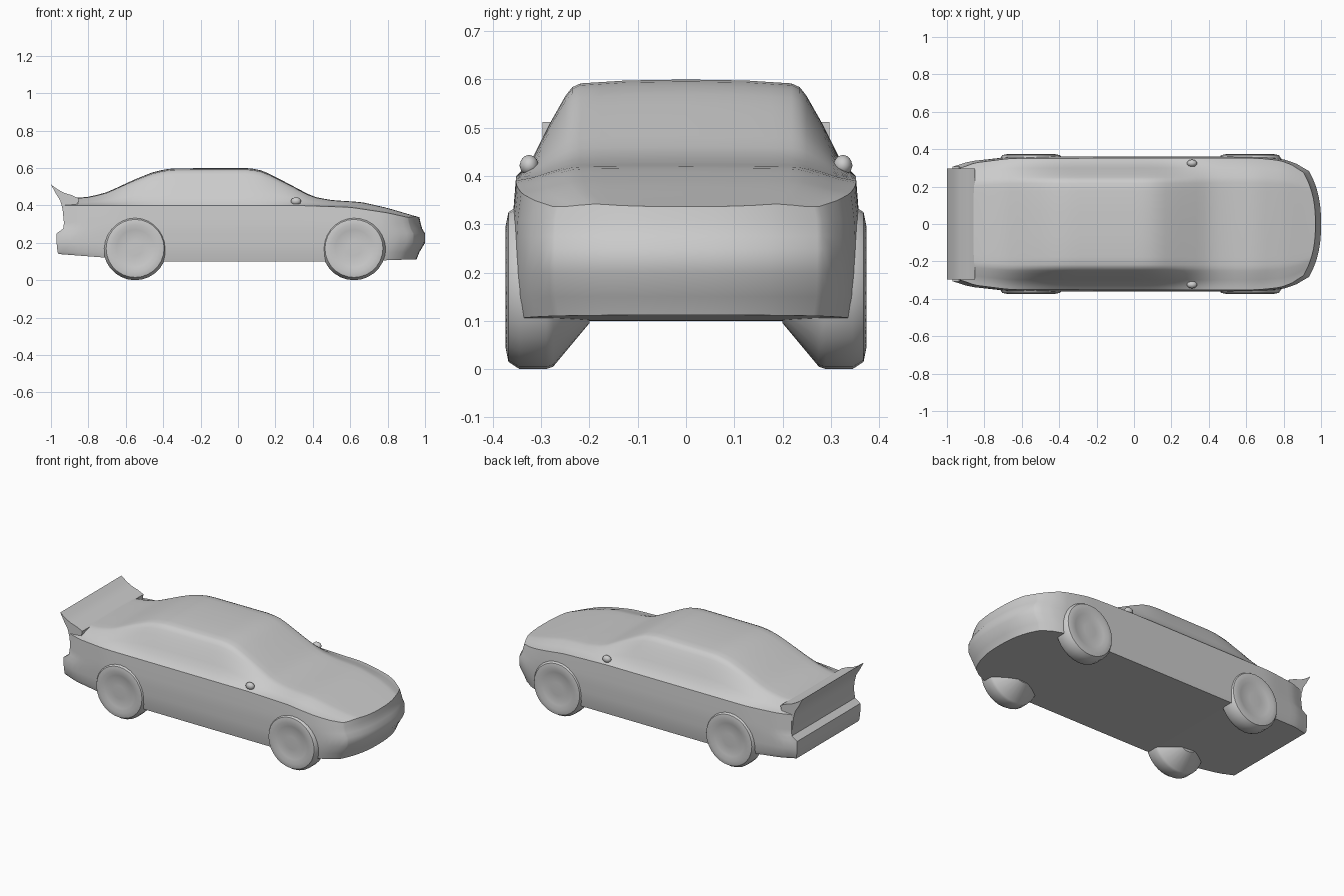
import bpy, bmesh, math

cube = bpy.data.objects.get("Cube")
if cube:
    bpy.data.objects.remove(cube, do_unlink=True)

paint = bpy.data.materials.new("plain grey")
paint.use_nodes = True
paint.diffuse_color = (0.6, 0.6, 0.6, 1)
paint.node_tree.nodes["Principled BSDF"].inputs["Base Color"].default_value = (0.6, 0.6, 0.6, 1)


def finish(name, bm, angle=35):
    bmesh.ops.remove_doubles(bm, verts=bm.verts, dist=0.0005)
    bmesh.ops.recalc_face_normals(bm, faces=bm.faces)
    mesh = bpy.data.meshes.new(name)
    bm.to_mesh(mesh)
    bm.free()
    mesh.materials.append(paint)
    obj = bpy.data.objects.new(name, mesh)
    bpy.context.collection.objects.link(obj)
    bpy.ops.object.select_all(action='DESELECT')
    obj.select_set(True)
    bpy.context.view_layer.objects.active = obj
    bpy.ops.object.shade_smooth_by_angle(angle=math.radians(angle))
    return obj


def curve(points):
    """Piecewise linear function through the given points."""
    def value(x):
        if x <= points[0][0]:
            return points[0][1]
        for (a, p), (b, q) in zip(points, points[1:]):
            if x <= b:
                return p + (q - p) * (x - a) / (b - a)
        return points[-1][1]
    return value


def smooth(func, r=0.02):
    return lambda x: sum(func(x + r * d) for d in (-1, -0.5, 0, 0.5, 1)) / 5


# Body curves along the length: roofline, beltline, floor, half width
roof = smooth(curve([(-0.95, 0.435), (-0.8, 0.445), (-0.7, 0.47), (-0.55, 0.54),
                     (-0.45, 0.58), (-0.36, 0.598), (0.06, 0.6), (0.13, 0.587),
                     (0.2, 0.553), (0.4, 0.447), (0.5, 0.428), (0.66, 0.418),
                     (0.8, 0.386), (0.98, 0.333)]))
belt = curve([(-0.95, 0.40), (0.3, 0.40), (0.6, 0.39), (0.8, 0.36), (0.98, 0.32)])
floor = curve([(-0.96, 0.14), (-0.7, 0.12), (-0.4, 0.10), (0.6, 0.10), (0.95, 0.112)])
width = smooth(curve([(-1, 0.305), (-0.9, 0.335), (-0.65, 0.36), (0, 0.361),
                      (0.65, 0.361), (0.82, 0.348), (0.92, 0.322), (1, 0.28)]))
# Height of the section above the belt, by distance from the middle
crown = curve([(0, 1), (0.35, 0.99), (0.62, 0.96), (0.67, 0.92), (0.71, 0.83),
               (0.8, 0.55), (0.9, 0.2), (0.96, 0.07), (1, 0)])

# Rows up the side: height, nose end, tail end, width factor
rows = [(0, 0.955, -0.96, 0.97), (0.15, 0.97, -0.965, 0.995), (0.2, 1, -0.97, 1),
        (0.25, 1, -0.97, 1), (0.275, 0.985, -0.935, 1), (0.31, 0.975, -0.93, 0.995),
        (1, 0.97, -0.93, 0.975)]
half = [0.2, 0.35, 0.5, 0.62, 0.67, 0.71, 0.755, 0.8, 0.85, 0.9, 0.96, 1]
across = [-f for f in reversed(half)] + [0] + half
stations = [-1 + i / 24 for i in range(49)]


def body_point(i, j, k):
    x, f = stations[i], across[j]
    level, nose, tail, scale = rows[k]
    y = f * width(x) * scale
    ahead, behind = max(0, (x - 0.7) / 0.3), max(0, (-x - 0.7) / 0.3)
    x += ahead * (nose - 1 - 0.065 * abs(f) ** 2.5) + behind * (tail + 1)
    if k == 0:
        z = floor(x)
    elif k == len(rows) - 1:
        z = belt(x) + (roof(x) - belt(x)) * crown(abs(f))
    else:
        z = max(level, floor(x) + 0.005)
    return x, y, z


# Closed body shell: floor and top, both sides, nose and tail
bm = bmesh.new()


def sheet(count_a, count_b, place):
    grid = [[bm.verts.new(body_point(*place(a, b))) for b in range(count_b)]
            for a in range(count_a)]
    for a in range(count_a - 1):
        for b in range(count_b - 1):
            bm.faces.new((grid[a][b], grid[a + 1][b], grid[a + 1][b + 1], grid[a][b + 1]))


n, m, h = len(stations), len(across), len(rows)
for k in (0, h - 1):
    sheet(n, m, lambda a, b: (a, b, k))
for j in (0, m - 1):
    sheet(n, h, lambda a, b: (a, j, b))
for i in (0, n - 1):
    sheet(m, h, lambda a, b: (i, a, b))
finish("body_shell", bm)

# Upswept tail spoiler with a hollow rear face
profile = [(-0.85, 0.437), (-0.89, 0.455), (-0.93, 0.467), (-0.965, 0.486), (-1, 0.512),
           (-0.975, 0.465), (-0.95, 0.425), (-0.938, 0.38), (-0.93, 0.3), (-0.88, 0.3)]
bm = bmesh.new()
ends = [[bm.verts.new((x, side * 0.297, z)) for x, z in profile] for side in (-1, 1)]
bm.faces.new(ends[0])
bm.faces.new(ends[1])
for p in range(len(profile)):
    q = (p + 1) % len(profile)
    bm.faces.new((ends[0][p], ends[0][q], ends[1][q], ends[1][p]))
finish("tail_spoiler", bm)

# Wheels: turned profile (distance from middle, radius), tapering inward
tyre = [(0.2, 0.075), (0.275, 0.165), (0.29, 0.17), (0.345, 0.17), (0.368, 0.155),
        (0.374, 0.125), (0.364, 0.1), (0.366, 0.04)]
for end, cx in (("front", 0.62), ("rear", -0.55)):
    for hand, side in (("left", 1), ("right", -1)):
        bm = bmesh.new()
        rings = []
        for y, r in tyre:
            angles = [2 * math.pi * s / 28 for s in range(28)]
            rings.append([bm.verts.new((cx + r * math.cos(t), side * y, 0.17 + r * math.sin(t)))
                          for t in angles])
        for a, b in zip(rings, rings[1:]):
            for s in range(28):
                e = (s + 1) % 28
                bm.faces.new((a[s], a[e], b[e], b[s]))
        bm.faces.new(rings[0])
        bm.faces.new(rings[-1])
        finish(end + "_wheel_" + hand, bm)

# Small door mirrors at the foot of the windscreen
for hand, side in (("left", 1), ("right", -1)):
    bm = bmesh.new()
    bmesh.ops.create_icosphere(bm, subdivisions=2, radius=1)
    for v in bm.verts:
        v.co = (0.31 + v.co.x * 0.028, side * 0.325 + v.co.y * 0.02, 0.422 + v.co.z * 0.022)
    finish("door_mirror_" + hand, bm)
